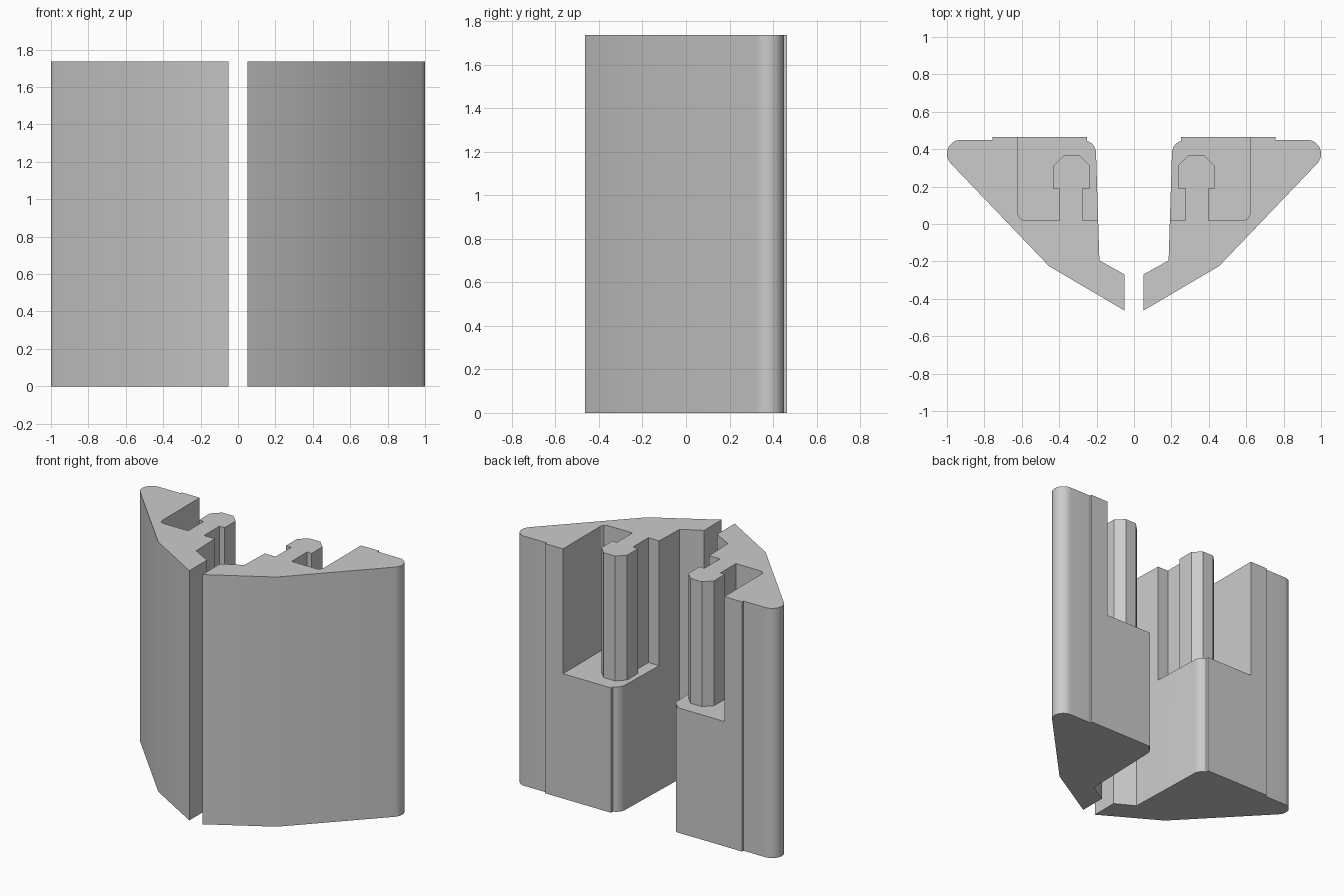
import bpy, bmesh
from math import sin, cos, radians

if "Cube" in bpy.data.objects:
    bpy.data.objects.remove(bpy.data.objects["Cube"], do_unlink=True)

HEIGHT = 1.735

grey = bpy.data.materials.new("plain_grey")
grey.use_nodes = True
colour = (0.6, 0.6, 0.6, 1)
grey.diffuse_color = colour
grey.node_tree.nodes["Principled BSDF"].inputs["Base Color"].default_value = colour


def arc(cx, cy, r, start, end, steps=8):
    angles = [radians(start + (end - start) * i / steps) for i in range(steps + 1)]
    return [(cx + r * cos(a), cy + r * sin(a)) for a in angles]


def prism(name, points, z0, z1, side):
    """Extrude a plan outline upwards; side = -1 mirrors it in x."""
    bm = bmesh.new()
    face = bm.faces.new([bm.verts.new((side * x, y, z0)) for x, y in points])
    top = bmesh.ops.extrude_face_region(bm, geom=[face])["geom"]
    bmesh.ops.translate(bm, vec=(0, 0, z1 - z0),
                        verts=[v for v in top if isinstance(v, bmesh.types.BMVert)])
    bmesh.ops.recalc_face_normals(bm, faces=bm.faces)
    mesh = bpy.data.meshes.new(name)
    bm.to_mesh(mesh)
    bm.free()
    mesh.materials.append(grey)
    obj = bpy.data.objects.new(name, mesh)
    bpy.context.collection.objects.link(obj)
    return obj


# Plan of one block: angled front, rounded outer tip, raised back pad
outline = [(0.05, -0.463), (0.455, -0.225)]
outline += arc(0.925, 0.375, 0.075, -44, 90, 12)
outline += [(0.757, 0.45), (0.757, 0.465), (0.25, 0.465)]
outline += arc(0.27, 0.38, 0.067, 107, 180, 6)
outline += [(0.185, -0.195), (0.05, -0.27)]

# Pocket open to the back and inner side, wrapped around a T-shaped post
pocket = [(0.1, 0.02), (0.275, 0.02), (0.275, 0.19), (0.235, 0.19),
          (0.235, 0.31), (0.29, 0.365), (0.377, 0.365), (0.433, 0.31),
          (0.433, 0.19), (0.398, 0.19), (0.398, 0.02), (0.59, 0.02),
          (0.61, 0.03), (0.62, 0.05), (0.62, 0.6), (0.1, 0.6)]

for name, side in (("left", 1), ("right", -1)):
    block = prism(name + "_block", outline, 0, HEIGHT, side)
    cutter = prism(name + "_pocket_cutter", pocket, HEIGHT / 2, HEIGHT + 0.2, side)
    cut = block.modifiers.new("pocket", 'BOOLEAN')
    cut.operation = 'DIFFERENCE'
    cut.solver = 'EXACT'
    cut.object = cutter
    cutter.hide_render = True

    # Bake the cut and drop the cutter
    bpy.ops.object.select_all(action='DESELECT')
    block.select_set(True)
    bpy.context.view_layer.objects.active = block
    bpy.ops.object.modifier_apply(modifier=cut.name)
    bpy.data.objects.remove(cutter, do_unlink=True)
    bpy.ops.object.shade_smooth_by_angle(angle=radians(22))
